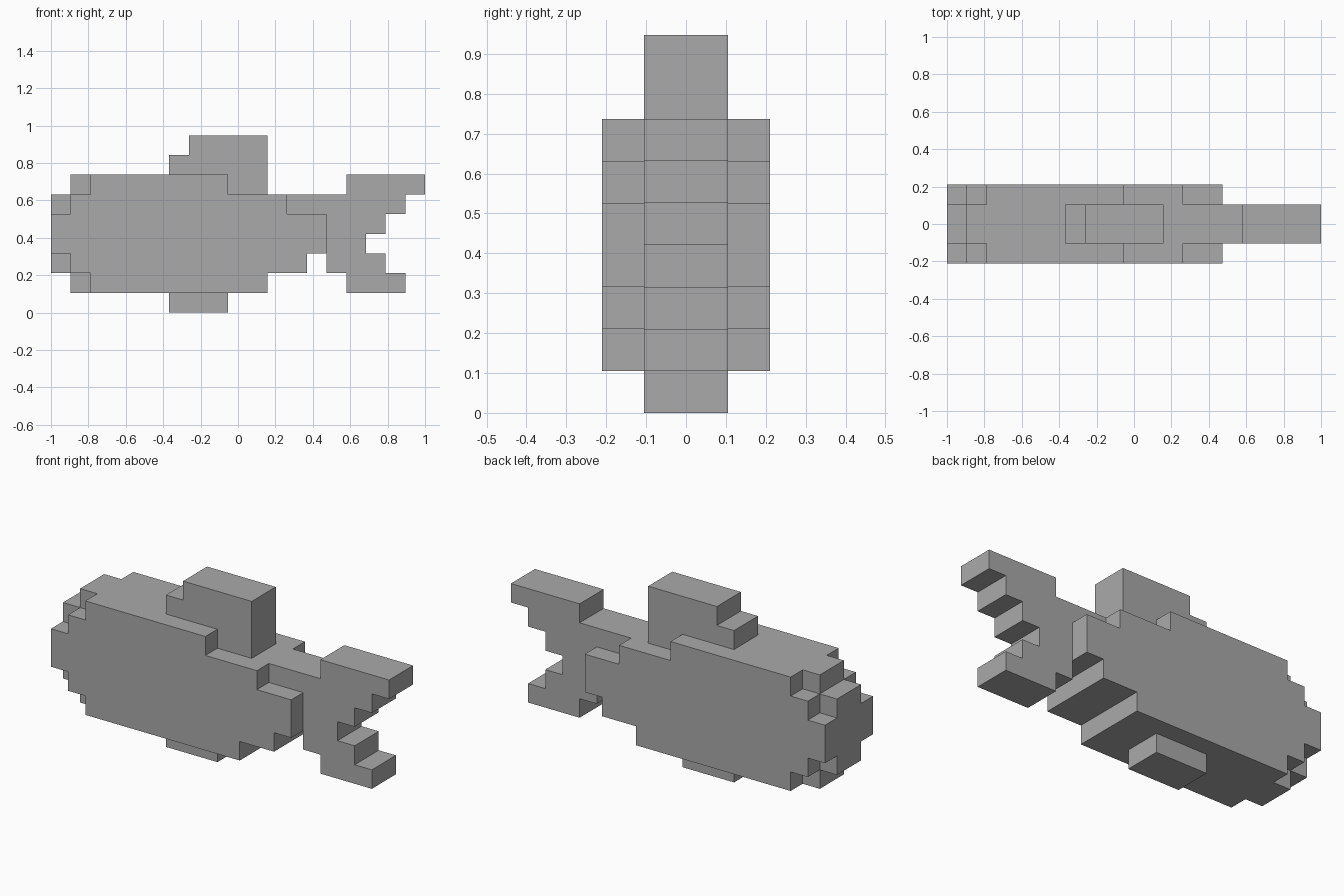
import bpy
import bmesh

if "Cube" in bpy.data.objects:
    bpy.data.objects.remove(bpy.data.objects["Cube"])

U = 2 / 19  # one block; the model is 19 blocks long

grey = bpy.data.materials.new("plain grey")
grey.diffuse_color = (0.4, 0.4, 0.4, 1)
grey.use_nodes = True
grey.node_tree.nodes["Principled BSDF"].inputs["Base Color"].default_value = grey.diffuse_color


def stepped_part(name, first_row, spans, half_width):
    """Extrude a stepped side profile; spans holds (start, end) columns per row, bottom up."""
    left, right = [], []
    for i, (a, b) in enumerate(spans):
        z = first_row + i
        left += [(a, z), (a, z + 1)]
        right += [(b, z), (b, z + 1)]
    # drop repeated points and points along straight runs
    outline = []
    ring = right + left[::-1]
    for i, p in enumerate(ring):
        prev, nxt = ring[i - 1], ring[(i + 1) % len(ring)]
        if p == prev or (prev[0] == p[0] == nxt[0] and i not in (0, len(ring) - 1)):
            continue
        outline.append(p)

    bm = bmesh.new()
    verts = [bm.verts.new((-1 + x * U, -half_width * U, z * U)) for x, z in outline]
    face = bm.faces.new(verts)
    solid = bmesh.ops.extrude_face_region(bm, geom=[face])
    moved = [g for g in solid["geom"] if isinstance(g, bmesh.types.BMVert)]
    bmesh.ops.translate(bm, verts=moved, vec=(0, 2 * half_width * U, 0))
    bmesh.ops.recalc_face_normals(bm, faces=bm.faces)
    mesh = bpy.data.meshes.new(name)
    bm.to_mesh(mesh)
    bm.free()
    mesh.materials.append(grey)
    obj = bpy.data.objects.new(name, mesh)
    bpy.context.collection.objects.link(obj)
    return obj


# Wide fish body
stepped_part("body", 1, [(2, 11), (1, 13), (0, 14), (0, 14), (1, 12), (2, 9)], 2)

# Narrow snout steps above and below the mouth
stepped_part("lower_snout", 1, [(1, 2), (0, 2)], 1)
stepped_part("upper_snout", 5, [(0, 2), (1, 2)], 1)

# Fins
stepped_part("belly_fin", 0, [(6, 9)], 1)
stepped_part("back_fin", 6, [(9, 11), (6, 11), (7, 11)], 1)

# Forked tail with its stem
stepped_part("tail", 1, [(15, 18), (14, 17), (14, 16), (14, 17), (12, 18), (15, 19)], 1)
